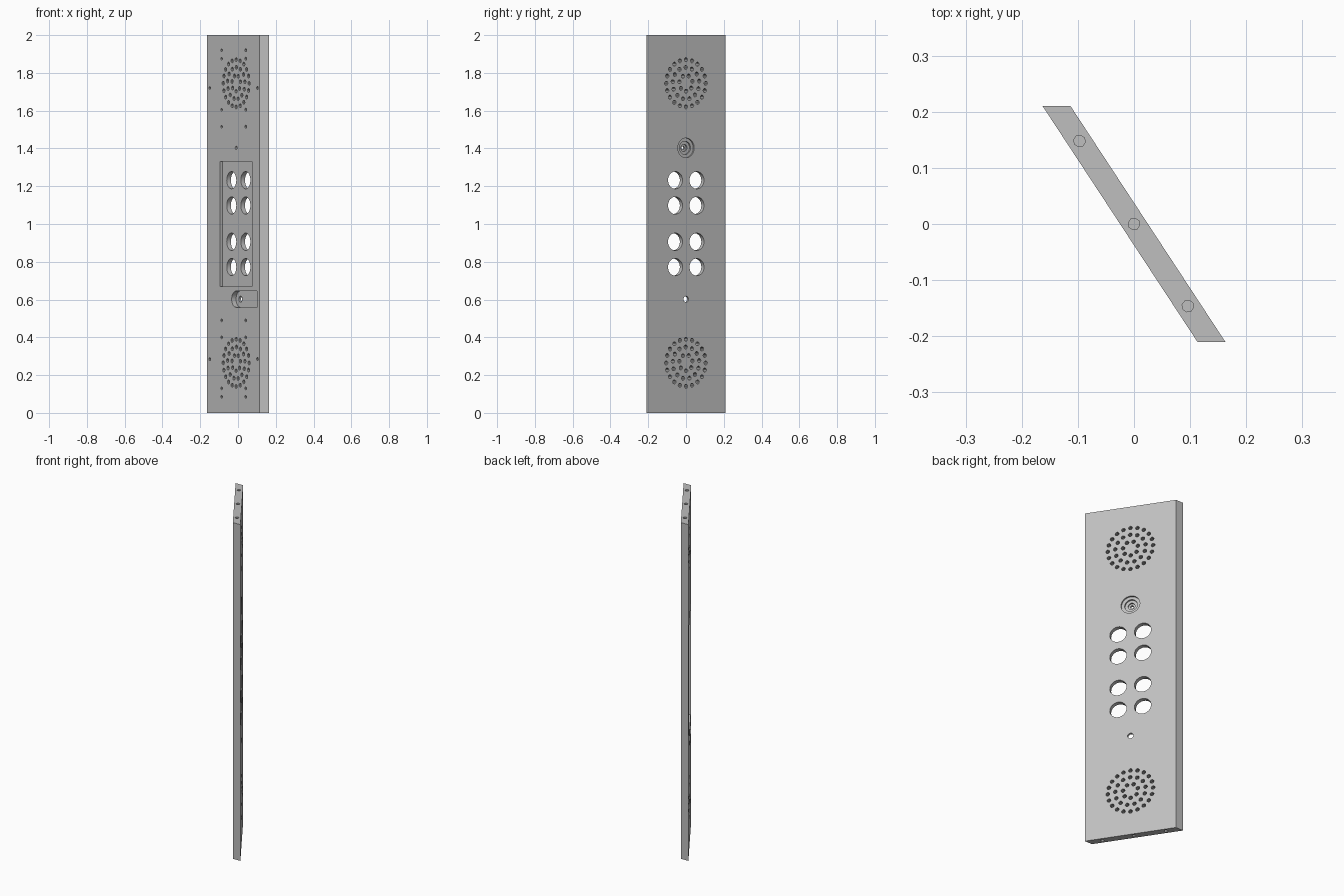
import bpy, bmesh, math
from mathutils import Matrix

if "Cube" in bpy.data.objects:
    bpy.data.objects.remove(bpy.data.objects["Cube"])

ANGLE = math.atan2(-0.836, 0.549)   # panel stands turned about z
H = 0.0208                          # half thickness
C = 0.0135                          # centre line of the fittings
# local axes: u along the width, v through the thickness, z up


def prism(bm, pts, to3d):
    """Closed prism: pts is a 2D outline, to3d maps (a, b, end) to a point."""
    lo = [bm.verts.new(to3d(a, b, 0)) for a, b in pts]
    hi = [bm.verts.new(to3d(a, b, 1)) for a, b in pts]
    bm.faces.new(lo)
    bm.faces.new(hi[::-1])
    n = len(pts)
    for i in range(n):
        j = (i + 1) % n
        bm.faces.new((lo[j], lo[i], hi[i], hi[j]))


def circle(a, b, r, n):
    return [(a + r * math.cos(math.tau * i / n), b + r * math.sin(math.tau * i / n)) for i in range(n)]


def cut_through(bm, pts, v0, v1):
    prism(bm, pts, lambda u, z, e: (u, v1 if e else v0, z))


def finish(bm, name):
    bmesh.ops.recalc_face_normals(bm, faces=bm.faces)
    mesh = bpy.data.meshes.new(name)
    bm.to_mesh(mesh)
    bm.free()
    ob = bpy.data.objects.new(name, mesh)
    bpy.context.collection.objects.link(ob)
    return ob


# mitred slab
bm = bmesh.new()
outline = [(-0.265, -H), (0.238, -H), (0.265, H), (-0.238, H)]
prism(bm, outline, lambda u, v, e: (u, v, 2.0 * e))
panel = finish(bm, "intercom_panel")

# recesses and small holes
bm = bmesh.new()
pocket = [(C - 0.154, 0.67), (C + 0.154, 0.67), (C + 0.154, 1.33), (C - 0.154, 1.33)]
cut_through(bm, pocket, -0.1, -H + 0.0155)

# slot with one rounded end on the back
r = 0.043
slot = [(0.214, 0.602 - r), (0.214, 0.602 + r)]
slot += [(C + r * math.cos(a), 0.602 + r * math.sin(a))
         for a in (math.pi * (0.5 + i / 16) for i in range(17))]
cut_through(bm, slot, -0.1, 0.007)

# speaker grilles
for zc in (0.265, 1.745):
    for count, rad, turn in ((20, 0.125, 0.0), (13, 0.084, 0.1), (7, 0.042, 0.2)):
        for i in range(count):
            a = math.tau * i / count + turn
            cut_through(bm, circle(C + rad * math.cos(a), zc + rad * math.sin(a), 0.0108, 10), -0.1, 0.1)

# blind screw holes on the back
for du, heights in ((0.116, (0.085, 0.13, 0.40, 0.49)), (0.23, (0.285,))):
    for h in heights:
        for z in (h, 2.005 - h):
            for s in (-1, 1):
                cut_through(bm, circle(-0.011 + s * du, z, 0.0085, 8), -0.1, -H + 0.018)

# holes in the top and bottom edges
for u in (-0.177, 0.0, 0.175):
    for z0, z1 in ((-0.1, 0.05), (1.95, 2.1)):
        prism(bm, circle(u, 0.0, 0.0105, 8), lambda a, b, e: (a, b, z1 if e else z0))

# stepped lens seat on the front, turned as one profile
steps = [(0.052, 0.1), (0.052, H - 0.010), (0.035, H - 0.010), (0.035, H - 0.020),
         (0.019, H - 0.020), (0.019, H - 0.029), (0.009, H - 0.029), (0.009, -0.1)]
rings = [[bm.verts.new((u, v, z)) for u, z in circle(C, 1.403, rad, 28)] for rad, v in steps]
bm.faces.new(rings[0])
bm.faces.new(rings[-1][::-1])
for ra, rb in zip(rings, rings[1:]):
    for i in range(28):
        j = (i + 1) % 28
        bm.faces.new((ra[i], ra[j], rb[j], rb[i]))
recess_cutter = finish(bm, "recess_cutter")

# button holes and the fixing hole
bm = bmesh.new()
for z in (0.772, 0.906, 1.098, 1.232):
    for s in (-1, 1):
        cut_through(bm, circle(C + s * 0.068, z, 0.046, 32), -0.1, 0.1)
cut_through(bm, circle(C, 0.602, 0.016, 16), -0.1, 0.1)
button_cutter = finish(bm, "button_cutter")

# apply the cuts
cutters = (recess_cutter, button_cutter)
for c in cutters:
    c.hide_render = True
    m = panel.modifiers.new(c.name, 'BOOLEAN')
    m.operation, m.solver, m.object = 'DIFFERENCE', 'EXACT', c
deps = bpy.context.evaluated_depsgraph_get()
mesh = bpy.data.meshes.new_from_object(panel.evaluated_get(deps))
panel.modifiers.clear()
panel.data = mesh
for c in cutters:
    bpy.data.objects.remove(c)
mesh.transform(Matrix.Rotation(ANGLE, 4, 'Z'))

# single grey metal
grey = bpy.data.materials.new("grey_metal")
grey.diffuse_color = (0.52, 0.52, 0.52, 1)
grey.use_nodes = True
grey.node_tree.nodes["Principled BSDF"].inputs["Base Color"].default_value = grey.diffuse_color
mesh.materials.clear()
mesh.materials.append(grey)

bpy.ops.object.select_all(action='DESELECT')
panel.select_set(True)
bpy.context.view_layer.objects.active = panel
bpy.ops.object.shade_smooth_by_angle(angle=math.radians(30))
